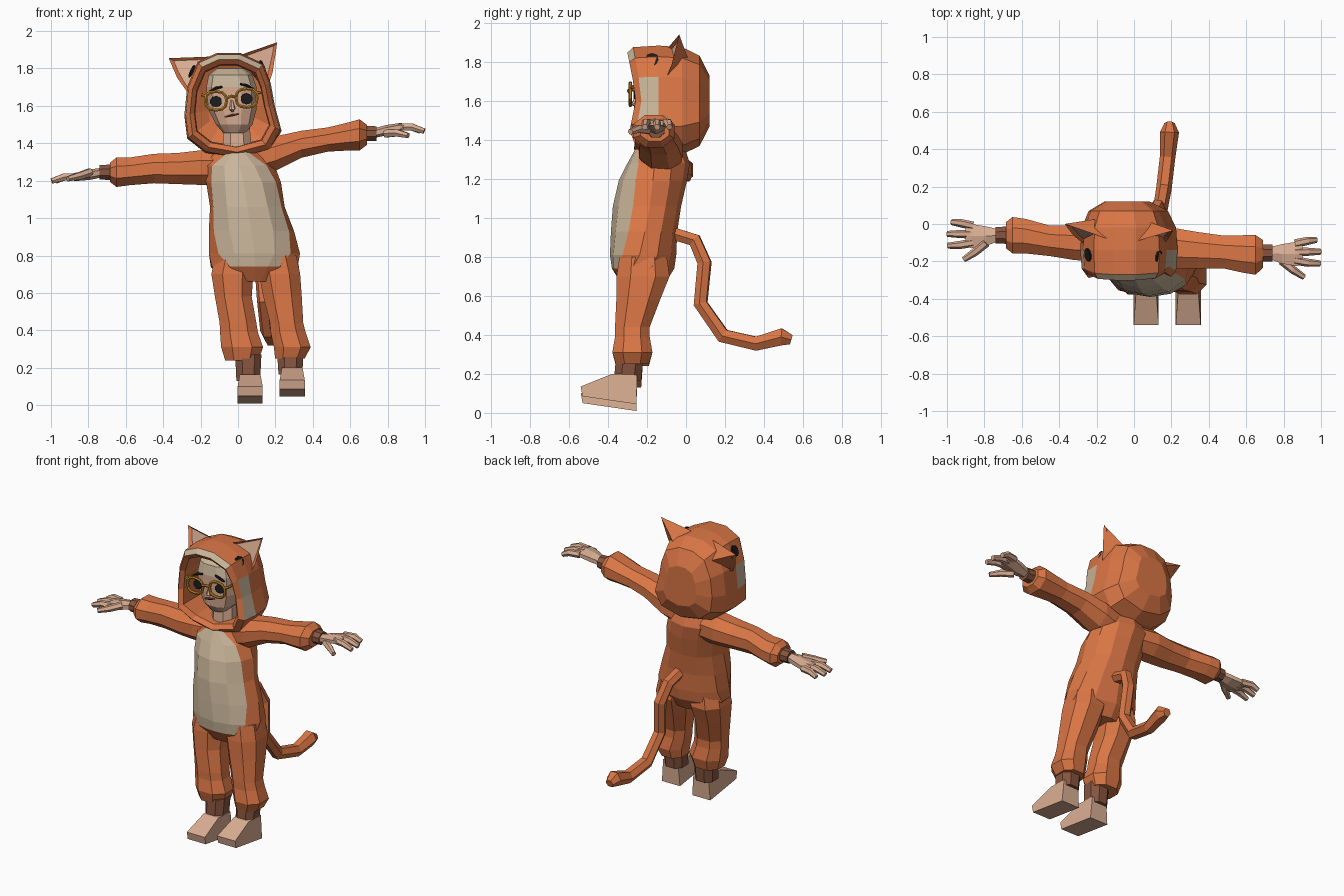
import bpy, bmesh, math
from mathutils import Vector

if "Cube" in bpy.data.objects:
    bpy.data.objects.remove(bpy.data.objects["Cube"])


def material(name, rgb):
    m = bpy.data.materials.new(name)
    m.use_nodes = True
    m.diffuse_color = (*rgb, 1)
    m.node_tree.nodes["Principled BSDF"].inputs["Base Color"].default_value = (*rgb, 1)
    return m


ORANGE = material("orange_fleece", (0.70, 0.18, 0.06))
BEIGE = material("beige_fleece", (0.58, 0.46, 0.32))
SKIN = material("skin", (0.70, 0.42, 0.29))
BROWN = material("brown_cuff", (0.24, 0.09, 0.05))
GOLD = material("gold_frame", (0.55, 0.24, 0.02))
BLACK = material("black", (0.012, 0.012, 0.015))
LIP = material("lip", (0.22, 0.06, 0.04))


def finish(name, bm, mats):
    bmesh.ops.recalc_face_normals(bm, faces=bm.faces)
    mesh = bpy.data.meshes.new(name)
    bm.to_mesh(mesh)
    bm.free()
    for m in mats:
        mesh.materials.append(m)
    ob = bpy.data.objects.new(name, mesh)
    bpy.context.collection.objects.link(ob)
    return ob


def skin_rings(name, rings, mats, rule=None, caps=(True, True)):
    """Join closed rings of points; rule(row, column, centre) picks the material."""
    bm = bmesh.new()
    vs = [[bm.verts.new(p) for p in r] for r in rings]
    n = len(vs[0])
    for i in range(len(vs) - 1):
        for j in range(n):
            k = (j + 1) % n
            f = bm.faces.new((vs[i][j], vs[i][k], vs[i + 1][k], vs[i + 1][j]))
            if rule:
                f.material_index = rule(i, j, f.calc_center_median())
    if caps[0]:
        bm.faces.new(vs[0])
    if caps[1]:
        bm.faces.new(vs[-1])
    return finish(name, bm, mats)


def power(v, e):
    return math.copysign(abs(v) ** e, v)


def upright(name, rows, mats, n=10, e=0.85, rule=None):
    """Loft along z; rows hold centre x, centre y, z, radius x, radius y."""
    turns = [math.tau * (i + 0.5) / n - math.pi / 2 for i in range(n)]
    rings = [[(x + rx * power(math.cos(a), e), y + ry * power(math.sin(a), e), z)
              for a in turns] for x, y, z, rx, ry in rows]
    return skin_rings(name, rings, mats, rule)


def sideways(name, rows, mat, n=8):
    """Loft along x; rows hold x, centre y, centre z, radius y, radius z."""
    turns = [math.tau * (i + 0.5) / n for i in range(n)]
    rings = [[(x, y + ry * math.cos(a), z + rz * math.sin(a)) for a in turns]
             for x, y, z, ry, rz in rows]
    return skin_rings(name, rings, [mat])


def tube(name, pts, r, mat, cyclic=False, taper=None, res=1):
    cu = bpy.data.curves.new(name, "CURVE")
    cu.dimensions = "3D"
    cu.bevel_depth, cu.bevel_resolution, cu.use_fill_caps = r, res, True
    sp = cu.splines.new("POLY")
    sp.points.add(len(pts) - 1)
    for i, p in enumerate(pts):
        sp.points[i].co = (*p, 1)
        sp.points[i].radius = taper[i] if taper else 1
    sp.use_cyclic_u = cyclic
    sp.use_smooth = False
    tmp = bpy.data.objects.new(name + "_path", cu)
    bpy.context.collection.objects.link(tmp)
    mesh = bpy.data.meshes.new_from_object(tmp.evaluated_get(bpy.context.evaluated_depsgraph_get()))
    bpy.data.objects.remove(tmp)
    mesh.name = name
    mesh.materials.clear()
    mesh.materials.append(mat)
    for f in mesh.polygons:
        f.use_smooth = False
        f.material_index = 0
    ob = bpy.data.objects.new(name, mesh)
    bpy.context.collection.objects.link(ob)
    return ob


def disc(name, centre, normal, rx, rz, mat, n=8):
    bm = bmesh.new()
    bmesh.ops.create_cone(bm, cap_ends=True, segments=n, radius1=1, radius2=1, depth=0.009)
    bmesh.ops.scale(bm, vec=(rx, rz, 1), verts=bm.verts)
    ob = finish(name, bm, [mat])
    ob.location = centre
    ob.rotation_euler = Vector(normal).to_track_quat("Z", "Y").to_euler()
    return ob


# Torso: the front columns open and close to outline the belly patch
torso_rows = [(.09, -.22, .66, .17, .11, 25), (.09, -.22, .74, .245, .16, 32),
              (.088, -.22, .81, .245, .17, 52), (.072, -.215, .93, .228, .17, 62),
              (.05, -.2, 1.06, .2, .175, 66), (.03, -.17, 1.19, .2, .175, 60),
              (.008, -.14, 1.28, .19, .16, 50), (0, -.13, 1.37, .13, .12, 14)]
torso = []
for x, y, z, rx, ry, b in torso_rows:
    half = [0, b / 2, b] + [b + (180 - b) * k / 4 for k in (1, 2, 3)]
    degrees = half + [180] + [-a for a in half[:0:-1]]
    torso.append([(x + rx * math.sin(math.radians(a)), y - ry * math.cos(math.radians(a)), z)
                  for a in degrees])
skin_rings("torso", torso, [ORANGE, BEIGE],
           lambda i, j, c: int(i > 0 and j in (0, 1, 10, 11)))

# Legs, ankle cuffs and feet
legs = {"right": ([(-.01, -.22, .8, .12, .13), (-.03, -.22, .7, .12, .145), (-.025, -.245, .58, .105, .12),
                   (.0, -.275, .44, .105, .095), (.005, -.275, .39, .108, .095),
                   (.022, -.275, .31, .12, .11), (.02, -.275, .24, .095, .09)], .055, 0),
        "left": ([(.2, -.22, .8, .12, .13), (.222, -.22, .7, .118, .145), (.238, -.245, .58, .11, .12),
                  (.26, -.275, .44, .095, .095), (.268, -.275, .39, .1, .095),
                  (.29, -.275, .31, .105, .11), (.278, -.275, .25, .085, .09)], .28, .035)}
foot_profile = [(-.255, .01), (-.53, .05), (-.54, .1), (-.38, .165), (-.25, .16)]
for side, (rows, x, lift) in legs.items():
    upright(side + "_leg", rows, [ORANGE], 8)
    upright(side + "_ankle_cuff", [(x, -.3, .13 + lift, .068, .075), (x, -.29, .27, .075, .075)], [BROWN], 8)
    skin_rings(side + "_foot", [[(x + .01 + s * (.067 if z < .12 else .055), y, z + lift)
                                 for y, z in foot_profile] for s in (-1, 1)], [SKIN])

# Sleeves, wrist cuffs and hands
sleeves = {"right": [(-.08, -.1, 1.27, .09, .1), (-.2, -.1, 1.27, .11, .1), (-.32, -.1, 1.265, .1, .09),
                     (-.45, -.09, 1.265, .088, .085), (-.58, -.065, 1.25, .1, .08),
                     (-.65, -.06, 1.245, .105, .085), (-.685, -.06, 1.245, .075, .055)],
           "left": [(.08, -.12, 1.31, .1, .1), (.2, -.13, 1.345, .12, .1), (.34, -.14, 1.395, .105, .078),
                    (.48, -.15, 1.42, .095, .07), (.58, -.16, 1.435, .108, .08),
                    (.65, -.165, 1.445, .115, .09), (.69, -.16, 1.445, .08, .058)]}
hands = {"right": (-1, -.06, 1.245, -.025), "left": (1, -.155, 1.452, .035)}
for side, rows in sleeves.items():
    sideways(side + "_sleeve", rows, ORANGE)
    s, y, z, rise = hands[side]
    sideways(side + "_wrist_cuff", [(s * .67, y, z, .05, .045), (s * .74, y, z, .048, .042)], BROWN)
    sideways(side + "_palm", [(s * .72, y, z, .035, .025), (s * .79, y - .005, z + rise * .5, .06, .028),
                              (s * .87, y - .005, z + rise, .075, .022), (s * .9, y, z + rise, .065, .015)], SKIN, 6)
    for k, (spread, tip) in enumerate([(.05, .975), (.005, .998), (-.04, .995)]):
        tube(f"{side}_finger_{k + 1}", [(s * .86, y + spread, z + rise),
             (s * .93, y + spread * 1.3, z + rise), (s * tip, y + spread * 1.4, z + rise - .022)],
             .023, SKIN, taper=(1, .95, .7))
    tube(side + "_thumb", [(s * .79, y - .04, z), (s * .85, y - .09, z + rise * .4 - .01),
                           (s * .91, y - .13, z + rise * .4 - .025)], .022, SKIN, taper=(1.1, 1, .7))

# Tail
tube("tail", [(.09, -.1, .93), (.1, .045, .885), (.125, .095, .77), (.14, .075, .56), (.16, .19, .395),
              (.18, .36, .355), (.19, .49, .39), (.19, .54, .375)], .046, ORANGE,
     taper=(.8, .85, .85, .85, .9, .9, 1.1, .6))

# Head and neck, with a pale band across the brow
upright("neck", [(0, -.13, 1.3, .085, .085), (-.01, -.12, 1.52, .075, .08)], [SKIN], 8)
upright("head", [(-.02, -.15, 1.455, .06, .07), (-.02, -.135, 1.5, .1, .115), (-.03, -.125, 1.58, .132, .13),
                 (-.035, -.125, 1.7, .138, .13), (-.04, -.12, 1.765, .12, .12), (-.04, -.1, 1.8, .075, .08)],
        [SKIN, BEIGE], 12, .75, lambda i, j, c: int(c.z > 1.72))

# Face details and glasses
for side, s, x, z in (("right", -1, -.118, 1.627), ("left", 1, .046, 1.642)):
    disc(side + "_eye", (x, -.258, z - .004), (s * .15, -1, 0), .032, .03, BLACK, 10)
    tube(side + "_brow", [(x - .035, -.256, z + (.05 if s < 0 else .075)), (x, -.262, z + .068),
                          (x + .035, -.256, z + (.075 if s < 0 else .05))], .009, BLACK, taper=(.6, 1, .6))
    rim = [(x + .057 * power(math.cos(a), .8), -.285, z + .05 * power(math.sin(a), .8))
           for a in [math.tau * k / 12 for k in range(12)]]
    tube(side + "_lens_rim", rim, .009, GOLD, True)
    tube(side + "_temple", [(x + s * .055, -.285, z + .025), (x + s * .073, -.275, z + .03),
                            (x + s * .068, -.1, z + .03)], .009, GOLD)
tube("glasses_bridge", [(-.063, -.287, 1.642), (-.036, -.295, 1.652), (-.01, -.287, 1.649)], .009, GOLD)
tube("nose", [(-.034, -.252, 1.63), (-.03, -.268, 1.585), (-.03, -.25, 1.575)], .016, SKIN, taper=(.4, 1, .6))
tube("mouth", [(-.07, -.252, 1.54), (-.035, -.258, 1.549), (.005, -.252, 1.556)], .007, LIP, taper=(.6, 1, .6))

# Hood: one outline scaled through rings from the lining, round the rim, to the back
outline = [(0, 1.325), (.17, 1.37), (.225, 1.47), (.19, 1.6), (.168, 1.72), (.13, 1.82), (.01, 1.875),
           (-.11, 1.875), (-.21, 1.83), (-.265, 1.7), (-.28, 1.55), (-.265, 1.43), (-.17, 1.355)]


def rim_y(z):
    return -.25 - .045 * abs(z - 1.62) / .25 + (.04 if z < 1.38 else 0)


hood = []
for scale, depth, on_rim in [(.78, -.03, 0), (.8, .02, 1), (.9, -.005, 1), (1, .025, 1), (1.03, -.14, 0),
                             (1, -.02, 0), (.84, .07, 0), (.48, .12, 0)]:
    hood.append([(-.045 + (x + .045) * scale, depth + (rim_y(z) if on_rim else 0), 1.6 + (z - 1.6) * scale)
                 for x, z in outline])


def hood_colour(i, j, c):
    cheek = i == 3 and 1.5 < c.z < 1.74
    brow = i == 2 and c.z > 1.79
    return int(cheek or brow)


skin_rings("hood", hood, [ORANGE, BEIGE], hood_colour, caps=(False, True))
disc("right_hood_eye", (-.247, -.165, 1.785), (-.85, -.15, .4), .036, .036, BLACK)
disc("left_hood_eye", (.132, -.175, 1.81), (.85, -.15, .35), .036, .036, BLACK)

# Ears: a hollow front panel in front of a pointed back
ears = {"right": [(-.11, -.09, 1.865), (-.265, -.11, 1.665), (-.325, -.06, 1.75), (-.37, .0, 1.855), (-.18, .03, 1.77)],
        "left": [(.02, -.09, 1.875), (.15, -.12, 1.675), (.185, -.075, 1.78), (.21, -.035, 1.94), (.06, .02, 1.79)]}
for side, pts in ears.items():
    bm = bmesh.new()
    v = [bm.verts.new(p) for p in pts]
    front = bm.faces.new(v[:4])
    for k in range(4):
        bm.faces.new((v[(k + 1) % 4], v[k], v[4]))
    bmesh.ops.recalc_face_normals(bm, faces=bm.faces)
    bmesh.ops.inset_individual(bm, faces=[front], thickness=.02, depth=-.015)
    front.material_index = 1
    finish(side + "_ear", bm, [ORANGE, SKIN])
